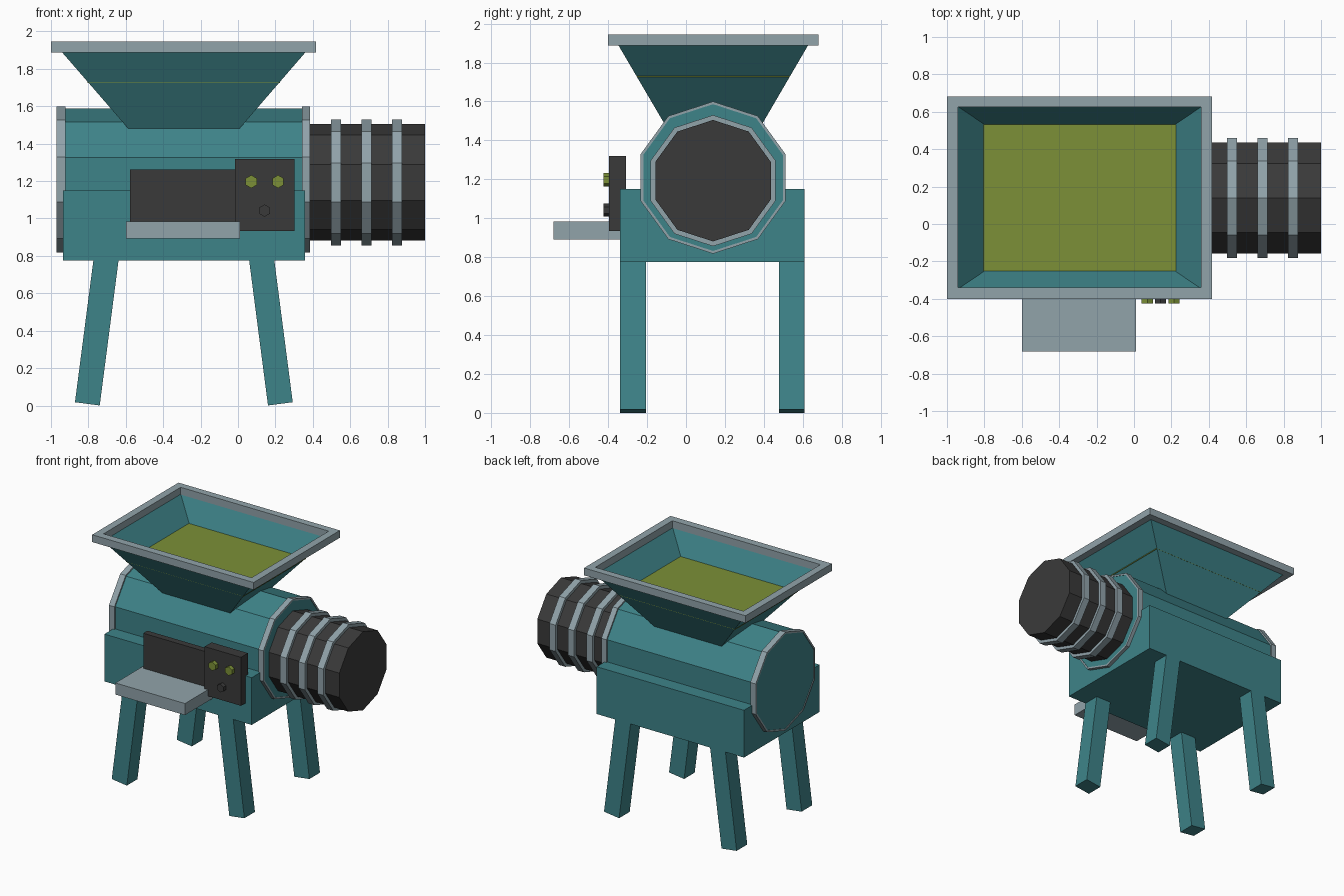
import bpy, bmesh, math
from mathutils import Matrix, Vector

if "Cube" in bpy.data.objects:
    bpy.data.objects.remove(bpy.data.objects["Cube"])


def material(name, color):
    m = bpy.data.materials.new(name)
    m.diffuse_color = (*color, 1)
    m.use_nodes = True
    m.node_tree.nodes["Principled BSDF"].inputs["Base Color"].default_value = m.diffuse_color
    return m


TEAL = material("teal paint", (0.048, 0.228, 0.25))
GREY = material("grey metal", (0.283, 0.366, 0.402))
DARK = material("dark metal", (0.042, 0.042, 0.042))
OLIVE = material("olive green", (0.2, 0.28, 0.038))


def loft(name, mat, loops, caps=True, closed=False):
    """Skin consecutive point loops; cap the ends or join last to first."""
    bm = bmesh.new()
    rings = [[bm.verts.new(p) for p in loop] for loop in loops]
    pairs = list(zip(rings, rings[1:]))
    if closed:
        pairs.append((rings[-1], rings[0]))
    for a, b in pairs:
        n = len(a)
        for i in range(n):
            j = (i + 1) % n
            bm.faces.new((a[i], a[j], b[j], b[i]))
    if caps and not closed:
        bm.faces.new(rings[0])
        bm.faces.new(rings[-1])
    bmesh.ops.recalc_face_normals(bm, faces=bm.faces)
    me = bpy.data.meshes.new(name)
    bm.to_mesh(me)
    bm.free()
    me.materials.append(mat)
    ob = bpy.data.objects.new(name, me)
    bpy.context.collection.objects.link(ob)
    return ob


def rect(x0, x1, y0, y1, z):
    return [(x0, y0, z), (x1, y0, z), (x1, y1, z), (x0, y1, z)]


def box(name, mat, x0, x1, y0, y1, z0, z1):
    return loft(name, mat, [rect(x0, x1, y0, y1, z0), rect(x0, x1, y0, y1, z1)])


def circle(x, z, r, n=10, y=0.139):
    """Polygon around the x axis with a corner pointing up."""
    return [(x, y + r * math.sin(2 * math.pi * i / n),
             z + r * math.cos(2 * math.pi * i / n)) for i in range(n)]


# Drum with an end band at each side
DZ = 1.209
loft("drum", TEAL, [circle(-0.966, DZ, 0.379), circle(0.382, DZ, 0.379)])
for side, x0, x1 in (("left", -0.97, -0.922), ("right", 0.341, 0.386)):
    loft(side + "_drum_band", GREY,
         [circle(x0, DZ, 0.391), circle(x1, DZ, 0.391),
          circle(x1, DZ, 0.377), circle(x0, DZ, 0.377)], closed=True)

# Motor with cooling rings
MZ = 1.193
loft("motor", DARK, [circle(0.36, MZ, 0.312), circle(1.0, MZ, 0.312)])
for k, x in enumerate((0.524, 0.687, 0.85)):
    loft(f"motor_ring_{k + 1}", GREY,
         [circle(x - 0.027, MZ, 0.337), circle(x + 0.027, MZ, 0.337)])

# Base housing
box("base_housing", TEAL, -0.936, 0.357, -0.338, 0.61, 0.775, 1.15)

# Four splayed legs, mirrored about the middle of the base
MID, TILT = -0.2895, math.radians(7.4)
for sx, xn in ((-1, "left"), (1, "right")):
    for y0, yn in ((-0.338, "front"), (0.477, "back")):
        leg = box(f"{yn}_{xn}_leg", TEAL, -0.0667, 0.0667, y0, y0 + 0.133, 0, 0.82)
        leg.data.transform(Matrix.Translation(Vector((MID + sx * 0.516, 0, 0.009)))
                           @ Matrix.Rotation(-sx * TILT, 4, 'Y'))

# Hopper funnel, rim and contents
loft("hopper", TEAL, [rect(-0.942, 0.362, -0.348, 0.628, 1.89),
                      rect(-0.43, -0.148, -0.002, 0.284, 1.30)], caps=False)
outer, inner = (-1.0, 0.417, -0.4, 0.682), (-0.942, 0.358, -0.34, 0.626)
loft("hopper_rim", GREY, [rect(*outer, 1.887), rect(*outer, 1.945),
                          rect(*inner, 1.945), rect(*inner, 1.887)], closed=True)
box("hopper_contents", OLIVE, -0.805, 0.224, -0.252, 0.533, 1.725, 1.731)

# Outlet plate and tray
box("outlet_plate", DARK, -0.578, 0.0, -0.362, -0.31, 0.97, 1.262)
box("outlet_tray", GREY, -0.599, 0.012, -0.682, -0.33, 0.892, 0.984)

# Control box with buttons and knob
box("control_box", DARK, -0.016, 0.303, -0.395, -0.308, 0.934, 1.319)
for name, mat, x, z, r in (("left_button", OLIVE, 0.071, 1.197, 0.035),
                           ("right_button", OLIVE, 0.214, 1.197, 0.035),
                           ("knob", DARK, 0.142, 1.042, 0.033)):
    loft(name, mat, [[(x + p[1], y, p[2]) for p in circle(0, z, r, 6, 0)]
                     for y in (-0.39, -0.425)])
